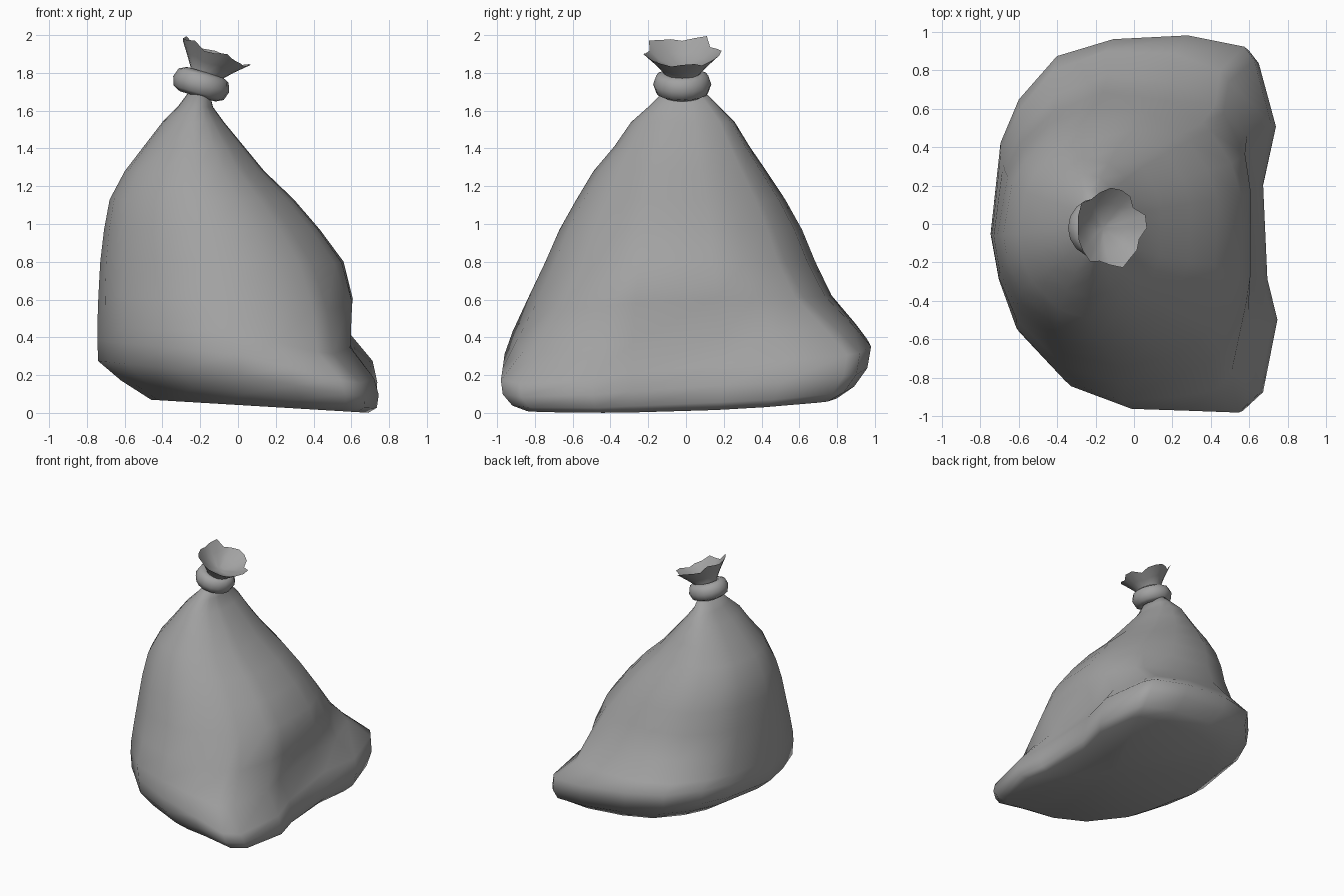
import bpy, bmesh, math
from mathutils import Vector, Matrix

old = bpy.data.objects.get("Cube")
if old:
    bpy.data.objects.remove(old, do_unlink=True)

grey = bpy.data.materials.new("sack grey")
grey.use_nodes = True
tone = (0.36, 0.36, 0.36, 1)
grey.diffuse_color = tone
grey.node_tree.nodes["Principled BSDF"].inputs["Base Color"].default_value = tone


def loft(name, rings, sharp):
    """Skin a stack of closed rings and close both ends with a fan."""
    bm = bmesh.new()
    rows = [[bm.verts.new(p) for p in ring] for ring in rings]
    n = len(rows[0])
    for low, high in zip(rows, rows[1:]):
        for i in range(n):
            j = (i + 1) % n
            bm.faces.new((low[i], low[j], high[j], high[i]))
    for row in (rows[0], rows[-1]):
        hub = bm.verts.new(sum((v.co for v in row), Vector()) / n)
        for i in range(n):
            bm.faces.new((row[i], row[(i + 1) % n], hub))
    bmesh.ops.recalc_face_normals(bm, faces=bm.faces)
    mesh = bpy.data.meshes.new(name)
    bm.to_mesh(mesh)
    bm.free()
    obj = bpy.data.objects.new(name, mesh)
    bpy.context.collection.objects.link(obj)
    finish(obj, sharp)


def finish(obj, sharp):
    obj.data.materials.append(grey)
    bpy.ops.object.select_all(action="DESELECT")
    obj.select_set(True)
    bpy.context.view_layer.objects.active = obj
    bpy.ops.object.shade_smooth_by_angle(angle=math.radians(sharp))


# Slumped footprint, rounded on one side and nearly straight on the other
footprint = [(.9, .22), (.99, .53), (.87, .87), (.8, .94), (.4, 1), (-.13, .98),
             (-.53, .89), (-.8, .66), (-.93, .43), (-1, -.05), (-.93, -.3),
             (-.8, -.57), (-.43, -.86), (0, -.98), (.4, -.99), (.76, -1),
             (.9, -.9), (1, -.51), (.93, -.29)]

# Sections: height, tilt, min x, max x, min y, max y, blend from round to footprint
sections = [
    (0, .06, -.46, .69, -.84, .8, 1),
    (.04, .1, -.62, .735, -.92, .89, 1),
    (.13, .1, -.74, .745, -.97, .96, 1),
    (.24, .1, -.745, .72, -.98, .98, 1),
    (.40, .04, -.745, .62, -.93, .91, .65),
    (.6, .01, -.74, .64, -.84, .78, .25),
    (.8, 0, -.73, .58, -.745, .69, .05),
    (.97, 0, -.71, .45, -.67, .62, 0),
    (1.13, 0, -.68, .31, -.58, .53, 0),
    (1.28, 0, -.60, .15, -.49, .43, 0),
    (1.41, 0, -.5, .04, -.38, .34, 0),
    (1.54, 0, -.40, -.07, -.29, .26, 0),
    (1.62, 0, -.32, -.13, -.2, .18, 0),
    (1.7, 0, -.26, -.15, -.12, .1, 0)]


def section(z, tilt, x0, x1, y0, y1, blend):
    ring = []
    for u, v in footprint:
        a = math.atan2(v, u)
        # The front corner sags low, the back edge lifts slightly
        sag = 1 - .45 * blend * max(0, u) * max(0, -v)
        u = blend * u + (1 - blend) * math.cos(a)
        v = blend * v + (1 - blend) * math.sin(a)
        x = (x0 + x1) / 2 + u * (x1 - x0) / 2
        y = (y0 + y1) / 2 + v * (y1 - y0) / 2
        lift = tilt * (.7 - x) + .07 * blend * max(0, y)
        ring.append(Vector((x, y, z * sag + lift)))
    return ring


loft("sack_body", [section(*s) for s in sections], 80)

# Thick tied band round the neck
centre = Vector((-.195, -.02, 1.74))
bpy.ops.mesh.primitive_torus_add(major_radius=.098, minor_radius=.056,
                                 major_segments=16, minor_segments=8,
                                 location=centre, rotation=(0, .28, 0))
band = bpy.context.object
band.name = "neck_band"
band.scale.z = 1.2
finish(band, 80)

# Ruffled open mouth: outer wall up to a ragged rim, then back down inside
lean = Matrix.Rotation(.4, 4, "Y")
COUNT = 20
mouth = []
for radius, height, ruffle in [(.08, -.05, 0), (.09, .06, 0), (.14, .12, .4),
                               (.2, .185, 1), (.13, .13, .6), (.04, .09, 0)]:
    ring = []
    for i in range(COUNT):
        a = math.tau * i / COUNT
        rag = ruffle * (.6 * math.sin(5 * a + 1) + .4 * math.sin(8 * a))
        r = radius * (1 + .12 * rag)
        p = Vector((r * math.cos(a) * .95, r * math.sin(a), height + .022 * rag))
        ring.append(lean @ p + centre)
    mouth.append(ring)
loft("gathered_mouth", mouth, 70)
